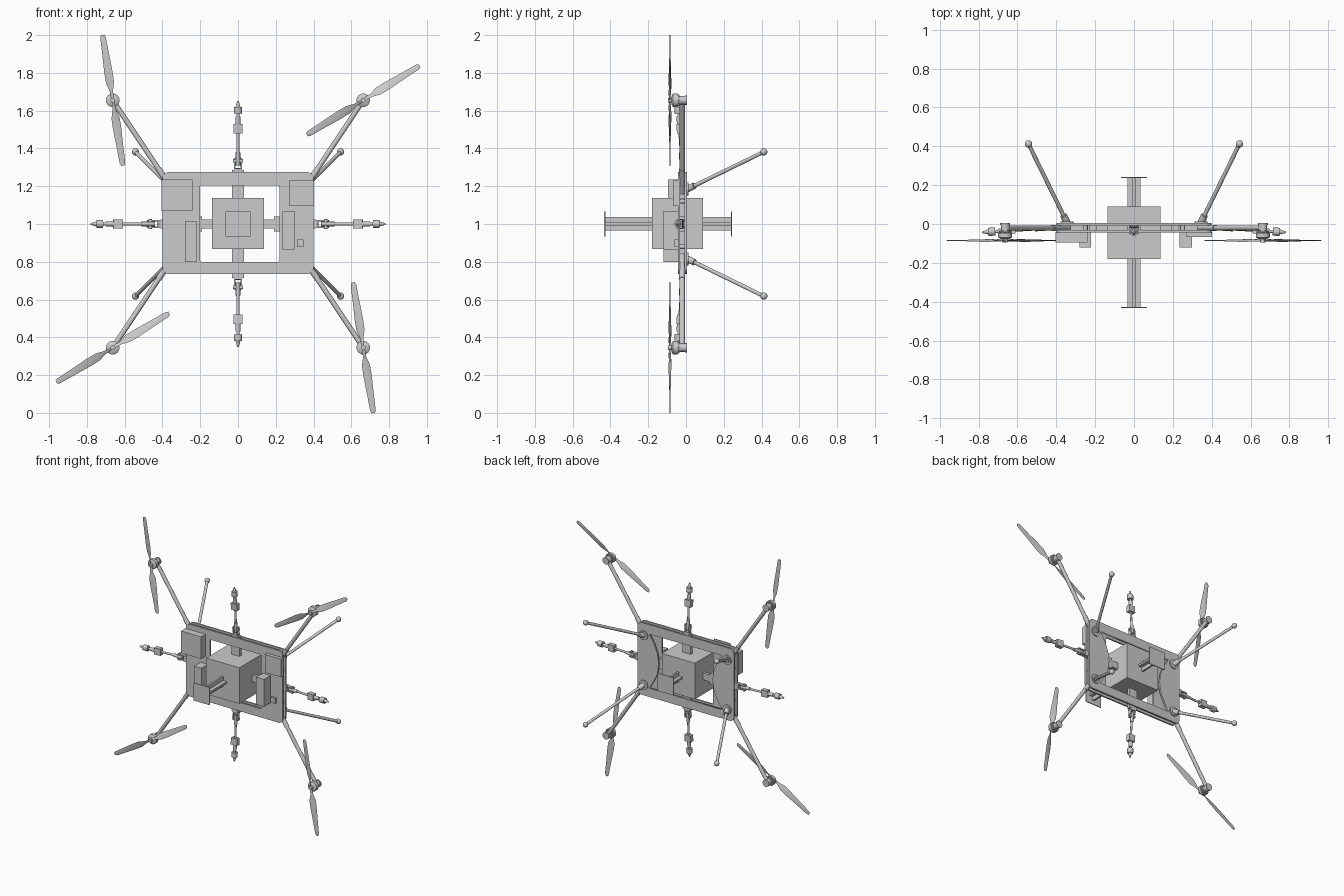
import bpy, bmesh
from math import radians, sin, cos, pi
from mathutils import Vector, Matrix

if "Cube" in bpy.data.objects:
    bpy.data.objects.remove(bpy.data.objects["Cube"])

CZ = 1.0  # height of the airframe centre


def add_mesh(name, bm, smooth=False):
    bmesh.ops.recalc_face_normals(bm, faces=bm.faces)
    me = bpy.data.meshes.new(name)
    bm.to_mesh(me)
    bm.free()
    ob = bpy.data.objects.new(name, me)
    bpy.context.collection.objects.link(ob)
    if smooth:
        bpy.ops.object.select_all(action='DESELECT')
        ob.select_set(True)
        bpy.context.view_layer.objects.active = ob
        bpy.ops.object.shade_smooth_by_angle(angle=radians(35))
    return ob


def box(name, lo, hi, mat=Matrix()):
    lo, hi = Vector(lo), Vector(hi)
    bm = bmesh.new()
    size = Matrix.Diagonal((*(hi - lo), 1))
    bmesh.ops.create_cube(bm, size=1, matrix=mat @ Matrix.Translation((lo + hi) / 2) @ size)
    return add_mesh(name, bm)


def rod(name, a, b, r1, r2=None, seg=16, mat=Matrix()):
    a, b = mat @ Vector(a), mat @ Vector(b)
    rot = (b - a).to_track_quat('Z', 'Y').to_matrix().to_4x4()
    bm = bmesh.new()
    bmesh.ops.create_cone(bm, cap_ends=True, segments=seg, radius1=r1,
                          radius2=r1 if r2 is None else r2, depth=(b - a).length,
                          matrix=Matrix.Translation((a + b) / 2) @ rot)
    return add_mesh(name, bm, True)


def rounded_rect(x0, x1, z0, z1, r):
    pts = []
    for i, (cx, cz) in enumerate([(x1 - r, z1 - r), (x0 + r, z1 - r), (x0 + r, z0 + r), (x1 - r, z0 + r)]):
        for k in range(6):
            t = (i + k / 5) * pi / 2
            pts.append((cx + r * cos(t), cz + r * sin(t)))
    return pts


def plate(name, loops, y0, y1):
    """Flat plate in the xz plane; the later loops are cut-outs."""
    cu = bpy.data.curves.new(name, 'CURVE')
    cu.dimensions, cu.fill_mode, cu.extrude = '2D', 'BOTH', (y1 - y0) / 2
    for loop in loops:
        sp = cu.splines.new('POLY')
        sp.points.add(len(loop) - 1)
        for p, (x, z) in zip(sp.points, loop):
            p.co = (x, z, 0, 1)
        sp.use_cyclic_u = True
    tmp = bpy.data.objects.new(name + "_curve", cu)
    bpy.context.collection.objects.link(tmp)
    dg = bpy.context.evaluated_depsgraph_get()
    me = bpy.data.meshes.new_from_object(tmp.evaluated_get(dg))
    bpy.data.objects.remove(tmp)
    me.transform(Matrix.Translation((0, (y0 + y1) / 2, CZ)) @ Matrix.Rotation(pi / 2, 4, 'X'))
    me.name = name
    ob = bpy.data.objects.new(name, me)
    bpy.context.collection.objects.link(ob)
    return ob


# Front and rear frame plates
outline = rounded_rect(-0.40, 0.40, -0.265, 0.275, 0.035)
plate("front_plate", [outline, rounded_rect(-0.20, 0.22, -0.20, 0.205, 0.005)], -0.043, -0.031)
half = [(0.30, 0.205), (0.265, 0.15), (0.235, 0.08), (0.222, 0.0), (0.235, -0.08), (0.265, -0.14), (0.30, -0.20)]
plate("rear_plate", [outline, half + [(-x, z) for x, z in reversed(half)]], -0.007, 0.005)

# Central cube with its crossed beams
box("core_cube", (-0.137, -0.18, 0.867), (0.137, 0.09, 1.137))
box("depth_beam_flat", (-0.034, -0.43, 0.993), (0.034, 0.24, 1.007))
box("depth_beam_upright", (-0.007, -0.43, 0.965), (0.007, 0.24, 1.037))
for label, y in (("front", -0.43), ("rear", 0.24)):
    box(label + "_end_plate", (-0.067, y - 0.003, 0.935), (0.067, y + 0.003, 1.067))
for s in (-1, 1):
    box("upright_beam", (-0.033, -0.031, CZ + s * 0.13), (0.033, -0.007, CZ + s * 0.285))
    box("cross_beam", (s * 0.13, -0.031, CZ - 0.025), (s * 0.41, -0.007, CZ + 0.025))
    box("cross_beam_flare", (s * 0.19, -0.031, CZ - 0.04), (s * 0.23, -0.007, CZ + 0.04))

# Electronics boxes on the front: x0, x1, z0, z1, front y
for name, x0, x1, z0, z1, y in (
        ("left_upper_module", -0.405, -0.24, 1.07, 1.235, -0.095),
        ("left_tall_module", -0.28, -0.22, 0.80, 1.015, -0.12),
        ("right_upper_module", 0.27, 0.402, 1.095, 1.23, -0.068),
        ("right_tall_module", 0.235, 0.298, 0.865, 1.07, -0.12),
        ("small_connector", 0.312, 0.348, 0.878, 0.918, -0.06)):
    box(name, (x0, y, z0), (x1, -0.04, z1))


def propeller(name, centre, angle):
    """Two thin twisted blades: radius, half chord, twist."""
    secs = [(0.012, 0.008, 30), (0.05, 0.010, 26), (0.095, 0.023, 20),
            (0.15, 0.023, 15), (0.25, 0.018, 9), (0.335, 0.015, 5), (0.35, 0.009, 5)]
    bm = bmesh.new()
    for turn in (0, pi):
        rot = Matrix.Translation(centre) @ Matrix.Rotation(-(angle + turn), 4, 'Y')
        rings = []
        for r, c, tw in secs:
            t = radians(tw)
            ring = []
            for u, v in ((-c, 0), (0.3 * c, -0.0025), (c, 0), (0.3 * c, 0.0025)):
                p = Vector((r, v * cos(t) + u * sin(t), u * cos(t) - v * sin(t)))
                ring.append(bm.verts.new(rot @ p))
            rings.append(ring)
        for a, b in zip(rings, rings[1:]):
            for i in range(4):
                j = (i + 1) % 4
                bm.faces.new((a[i], a[j], b[j], b[i]))
        bm.faces.new(rings[0])
        bm.faces.new(rings[-1])
    add_mesh(name, bm, True)


# Four corners: rotor arm, motor, propeller and landing leg
for sx in (-1, 1):
    for sz in (-1, 1):
        mx, mz = sx * 0.663, CZ + sz * 0.655
        rod("rotor_arm", (sx * 0.335, -0.02, CZ + sz * 0.163), (mx, -0.02, mz), 0.0135)
        rod("arm_clamp", (sx * 0.385, -0.02, CZ + sz * 0.238), (sx * 0.42, -0.02, CZ + sz * 0.29), 0.016)
        rod("motor_mount_rear", (mx, 0.004, mz), (mx, -0.004, mz), 0.026)
        rod("motor_mount", (mx, -0.005, mz), (mx, -0.036, mz), 0.022)
        rod("motor_base", (mx, -0.036, mz), (mx, -0.044, mz), 0.030)
        rod("motor_bell", (mx, -0.046, mz), (mx, -0.069, mz), 0.036, seg=24)
        rod("motor_bell_top", (mx, -0.069, mz), (mx, -0.077, mz), 0.034, 0.022, seg=24)
        rod("propeller_hub", (mx, -0.075, mz), (mx, -0.096, mz), 0.013)
        for k in range(6):
            t = k * pi / 3
            bx, bz = mx + 0.027 * cos(t), mz + 0.027 * sin(t)
            rod("motor_bolt", (bx, -0.034, bz), (bx, -0.05, bz), 0.005, seg=8)
        propeller("propeller", (mx, -0.085, mz), radians(31.5 if sx == sz else 98.8))

        foot = Vector((sx * 0.543, 0.412, CZ + sz * 0.382))
        root = Vector((sx * 0.345, 0.008, CZ + sz * 0.185))
        rod("leg_flange", (root.x, 0.003, root.z), (root.x, 0.013, root.z), 0.034, seg=24)
        rod("leg_socket", root, root.lerp(foot, 0.09), 0.018)
        rod("landing_leg", root, foot, 0.0105)
        bm = bmesh.new()
        bmesh.ops.create_uvsphere(bm, u_segments=16, v_segments=10, radius=0.019,
                                  matrix=Matrix.Translation(foot))
        add_mesh("leg_foot", bm, True)
        for px, pz in ((0.375, 0.12), (0.25, 0.235)):
            rod("plate_spacer", (sx * px, -0.035, CZ + sz * pz), (sx * px, 0.0, CZ + sz * pz), 0.012)

# Four sensor booms on the axes, leaning slightly forward
for side, base, quarter in (("right", 0.41, 0), ("upper", 0.28, 1), ("left", 0.41, 2), ("lower", 0.28, 3)):
    m = (Matrix.Translation((0, -0.02, CZ)) @ Matrix.Rotation(-quarter * pi / 2, 4, 'Y')
         @ Matrix.Translation((base, 0, 0)) @ Matrix.Rotation(radians(-3.5), 4, 'Z'))
    n = side + "_boom_"
    box(n + "bracket", (-0.03, -0.015, -0.022), (0.015, 0.015, 0.022), m)
    for s in (-1, 1):
        box(n + "cheek", (0.01, -0.012, s * 0.012), (0.07, 0.012, s * 0.02), m)
    rod(n + "pivot", (0.055, 0, -0.026), (0.055, 0, 0.026), 0.009, mat=m)
    rod(n + "sleeve", (0.03, 0, 0), (0.10, 0, 0), 0.012, mat=m)
    rod(n + "tube", (0.03, 0, 0), (0.33, 0, 0), 0.0075, mat=m)
    box(n + "body", (0.20, -0.016, -0.025), (0.25, 0.016, 0.025), m)
    rod(n + "neck", (0.25, 0, 0), (0.29, 0, 0), 0.013, mat=m)
    rod(n + "collar", (0.305, 0, 0), (0.34, 0, 0), 0.021, mat=m)
    rod(n + "tip", (0.34, 0, 0), (0.372, 0, 0), 0.013, 0.004, mat=m)
